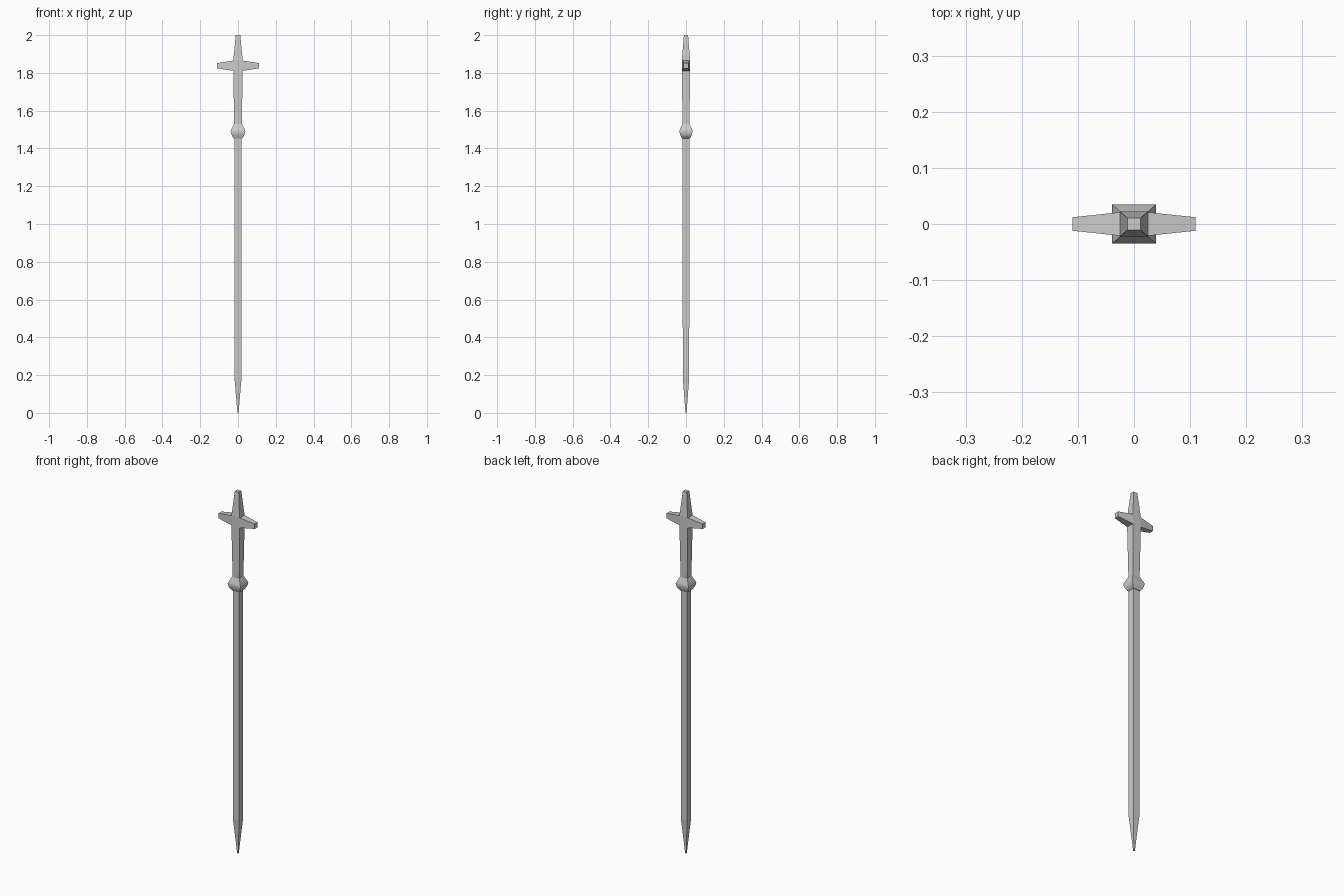
import bpy, bmesh, math
from mathutils import Matrix

if "Cube" in bpy.data.objects:
    bpy.data.objects.remove(bpy.data.objects["Cube"])


def loft(name, sections, matrix=Matrix(), smooth=False):
    """Stack rectangular sections (height, half width, half depth) into a closed solid."""
    bm = bmesh.new()
    rings = [[bm.verts.new((sx * w, sy * d, h))
              for sx, sy in ((-1, -1), (1, -1), (1, 1), (-1, 1))]
             for h, w, d in sections]
    for low, high in zip(rings, rings[1:]):
        for i in range(4):
            j = (i + 1) % 4
            bm.faces.new((low[i], low[j], high[j], high[i]))
    bm.faces.new(rings[0][::-1])
    bm.faces.new(rings[-1])
    bm.transform(matrix)
    bmesh.ops.recalc_face_normals(bm, faces=bm.faces)
    mesh = bpy.data.meshes.new(name)
    bm.to_mesh(mesh)
    bm.free()
    obj = bpy.data.objects.new(name, mesh)
    bpy.context.collection.objects.link(obj)
    if smooth:
        bpy.ops.object.select_all(action='DESELECT')
        obj.select_set(True)
        bpy.context.view_layer.objects.active = obj
        bpy.ops.object.shade_smooth_by_angle(angle=math.radians(60))
    return obj


# Long square shaft with a tapered point
loft("shaft", [(0, 0.003, 0.003), (0.19, 0.019, 0.017), (1.46, 0.019, 0.018)])

# Flared collar between shaft and grip
loft("collar", [(1.453, 0.023, 0.021), (1.472, 0.034, 0.031),
                (1.49, 0.039, 0.035), (1.50, 0.036, 0.032),
                (1.53, 0.021, 0.019)], smooth=True)

# Grip widening upwards, then tapering above the crossbar
loft("grip", [(1.52, 0.020, 0.018), (1.81, 0.025, 0.022),
              (1.865, 0.025, 0.022), (2.0, 0.012, 0.011)])

# Two tapered crossbar arms
for side, label in ((1, "right"), (-1, "left")):
    turn = Matrix.Translation((0, 0, 1.838)) @ Matrix.Rotation(side * math.pi / 2, 4, 'Y')
    loft("crossbar_arm_" + label,
         [(0.015, 0.028, 0.0215), (0.025, 0.027, 0.021), (0.11, 0.014, 0.012)], turn)
